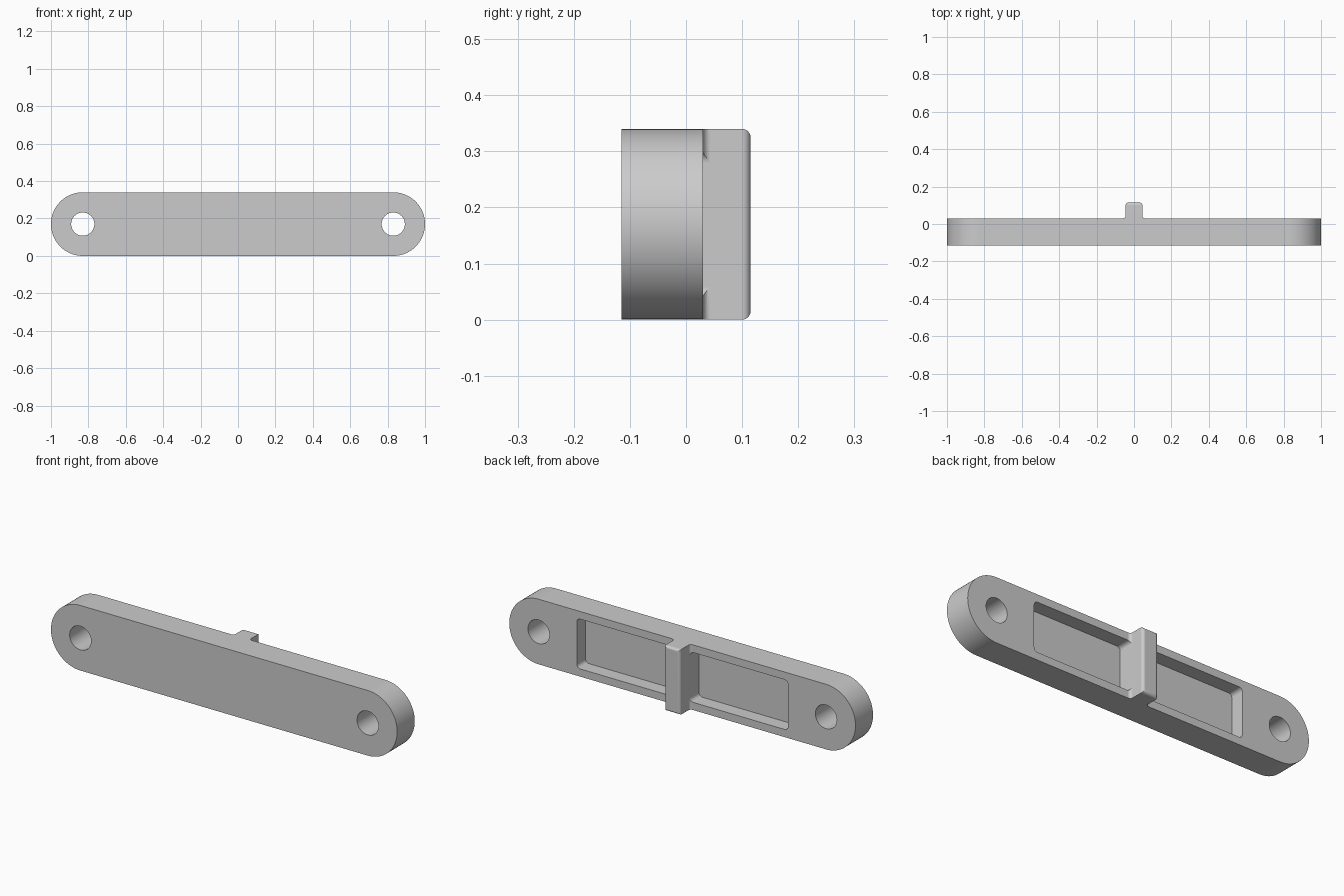
import bpy, bmesh
from math import sin, cos, pi

R = 0.17            # end radius, half the height
BACK, FRONT = 0.03, -0.115
RIB, TOP = 0.045, 0.115
FILLET = 0.015

cube = bpy.data.objects.get("Cube")
if cube:
    bpy.data.objects.remove(cube, do_unlink=True)

grey = bpy.data.materials.new("plain grey")
grey.use_nodes = True
grey.diffuse_color = (0.6, 0.6, 0.6, 1)
grey.node_tree.nodes["Principled BSDF"].inputs["Base Color"].default_value = (0.6, 0.6, 0.6, 1)


def arc(cx, cy, r, start, end, steps):
    return [(cx + r * cos(start + (end - start) * i / steps),
             cy + r * sin(start + (end - start) * i / steps)) for i in range(steps + 1)]


def prism(name, points, offset, round_back=False):
    """Extrude a closed outline by the offset; optionally round the far back edges."""
    bm = bmesh.new()
    face = bm.faces.new([bm.verts.new(p) for p in points])
    new = bmesh.ops.extrude_face_region(bm, geom=[face])["geom"]
    bmesh.ops.translate(bm, vec=offset, verts=[v for v in new if isinstance(v, bmesh.types.BMVert)])
    bmesh.ops.recalc_face_normals(bm, faces=bm.faces)
    if round_back:
        edges = [e for e in bm.edges if all(abs(v.co.y - TOP) < 1e-5 for v in e.verts)]
        bmesh.ops.bevel(bm, geom=edges, offset=FILLET, segments=6, profile=0.5, affect='EDGES')
    mesh = bpy.data.meshes.new(name)
    bm.to_mesh(mesh)
    bm.free()
    mesh.materials.append(grey)
    obj = bpy.data.objects.new(name, mesh)
    bpy.context.collection.objects.link(obj)
    return obj


def upright(name, outline, y0, y1):
    return prism(name, [(x, y0, z) for x, z in outline], (0, y1 - y0, 0))


def combine(target, tool, operation):
    mod = target.modifiers.new(operation, 'BOOLEAN')
    mod.operation, mod.solver, mod.object = operation, 'EXACT', tool
    bpy.context.view_layer.objects.active = target
    bpy.ops.object.modifier_apply(modifier=mod.name)
    bpy.data.objects.remove(tool, do_unlink=True)


# Plate with round ends
ends = 1 - R
plate = upright("link_plate", arc(ends, R, R, -pi / 2, pi / 2, 48)
                + arc(-ends, R, R, pi / 2, 3 * pi / 2, 48), FRONT, BACK)

# Central rib with filleted foot and rounded back edges
foot = arc(RIB + FILLET, BACK + FILLET, FILLET, -pi / 2, -pi, 6)
half = [(RIB + FILLET, 0)] + foot + [(RIB, TOP)]
outline = half + [(-x, y) for x, y in reversed(half)]
rib = prism("rib", [(x, y, 0) for x, y in outline], (0, 0, 2 * R), round_back=True)
combine(plate, rib, 'UNION')

# Pin holes and rounded pockets either side of the rib
for side in (-1, 1):
    hole = upright("hole_cutter", arc(side * ends, R, 0.062, 0, 2 * pi, 48)[:-1], -0.2, 0.2)
    combine(plate, hole, 'DIFFERENCE')
    x0, x1, z0, z1, r = RIB + 0.0004, 0.61, 0.04, 0.30, 0.02
    pocket = []
    for i, (x, z) in enumerate([(x1 - r, z1 - r), (x0 + r, z1 - r), (x0 + r, z0 + r), (x1 - r, z0 + r)]):
        pocket += arc(x, z, r, i * pi / 2, (i + 1) * pi / 2, 6)
    cutter = upright("pocket_cutter", [(side * x, z) for x, z in pocket], -0.0425, 0.06)
    combine(plate, cutter, 'DIFFERENCE')

# Smooth curved walls, crisp edges
bpy.ops.object.select_all(action='DESELECT')
plate.select_set(True)
bpy.context.view_layer.objects.active = plate
bpy.ops.object.shade_smooth_by_angle(angle=pi / 6)
weighted = plate.modifiers.new("flat_faces", 'WEIGHTED_NORMAL')
weighted.keep_sharp = True
weighted.weight = 100
